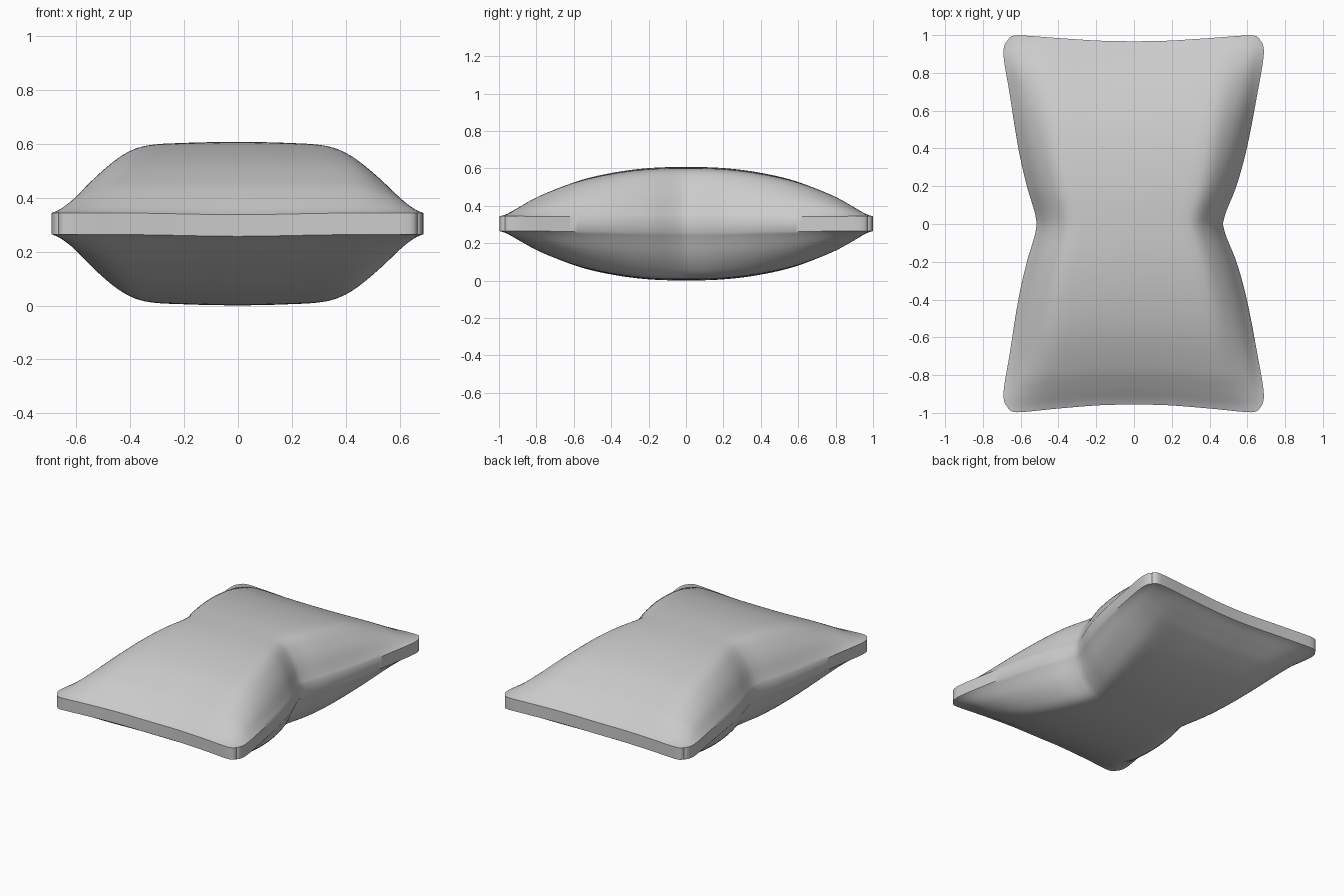
import bpy, bmesh, math

if "Cube" in bpy.data.objects:
    bpy.data.objects.remove(bpy.data.objects["Cube"])

N, M = 64, 96          # grid resolution across and along
MID, BAND, DOME = 0.304, 0.04, 0.263


def curve(pts):
    """Smooth interpolation through (position, value) points."""
    def slope(i):
        a, b = pts[max(i - 1, 0)], pts[min(i + 1, len(pts) - 1)]
        return (b[1] - a[1]) / (b[0] - a[0])

    def f(t):
        t = min(max(t, pts[0][0]), pts[-1][0])
        i = 0
        while i < len(pts) - 2 and t > pts[i + 1][0]:
            i += 1
        (x0, y0), (x1, y1) = pts[i], pts[i + 1]
        h = x1 - x0
        s = (t - x0) / h
        return ((2*s**3 - 3*s*s + 1) * y0 + (s**3 - 2*s*s + s) * h * slope(i)
                + (3*s*s - 2*s**3) * y1 + (s**3 - s*s) * h * slope(i + 1))
    return f


# Outline of the pinched sides and the dished ends
right = curve([(0, .47), (.06, .486), (.2, .542), (.4, .597), (.7, .655), (.9, .688), (1, .686)])
left = curve([(0, .515), (.06, .525), (.2, .567), (.4, .612), (.7, .66), (.9, .692), (1, .686)])
back = curve([(0, .967), (.25, .97), (.6, .985), (.9, 1.0), (1, 1.0)])
front = curve([(0, .956), (.25, .959), (.6, .978), (.9, .998), (1, .998)])
# Puffed height profiles across and along
across = curve([(-.1, 1), (.1, 1), (.4, .985), (.62, .955), (.72, .87), (.82, .67), (.9, .43), (.97, .12), (1, 0)])
along = curve([(-.2, .98), (0, 1), (.2, .98), (.4, .89), (.6, .72), (.8, .43), (.9, .22), (.97, .055), (1, 0)])


def outline(u, v):
    a, b = abs(u), abs(v)
    k = 1 - .03 * (a * b) ** 30
    x = u * (right(b) if u > 0 else left(b)) * k
    y = v * (back(a) if v > 0 else front(a)) * k
    return x, y


def seam_dip(u, v):
    return -.007 * math.exp(-(min(abs(u), abs(v)) / .4) ** 2)


def spaced(i, n):
    t = 2 * i / n - 1
    return .5 * t + .5 * math.sin(t * math.pi / 2)


def finish(name, bm):
    bmesh.ops.recalc_face_normals(bm, faces=bm.faces)
    me = bpy.data.meshes.new(name)
    bm.to_mesh(me)
    bm.free()
    ob = bpy.data.objects.new(name, me)
    bpy.context.collection.objects.link(ob)
    bpy.ops.object.select_all(action='DESELECT')
    bpy.context.view_layer.objects.active = ob
    ob.select_set(True)
    bpy.ops.object.shade_smooth_by_angle(angle=math.radians(40))


# Closed cushion: two puffed covers joined by an upright edge band
bm = bmesh.new()
sheets = []
for side in (1, -1):
    rows = []
    for j in range(M + 1):
        row = []
        for i in range(N + 1):
            u, v = spaced(i, N), spaced(j, M)
            x, y = outline(u, v)
            h = DOME * max(0, across(abs(u))) * max(0, along(abs(v)))
            z = MID + seam_dip(u, v) * max(abs(u), abs(v)) ** 8 + side * (BAND + h)
            row.append(bm.verts.new((x, y, z)))
        rows.append(row)
    for j in range(M):
        for i in range(N):
            q = [rows[j][i], rows[j][i+1], rows[j+1][i+1], rows[j+1][i]]
            bm.faces.new(q if side > 0 else q[::-1])
    sheets.append(rows)

ring = ([(0, i) for i in range(N)] + [(j, N) for j in range(M)]
        + [(M, i) for i in range(N, 0, -1)] + [(j, 0) for j in range(M, 0, -1)])
top, low = sheets
for (j, i), (l, k) in zip(ring, ring[1:] + ring[:1]):
    bm.faces.new((low[j][i], low[l][k], top[l][k], top[j][i]))
finish("cushion", bm)
